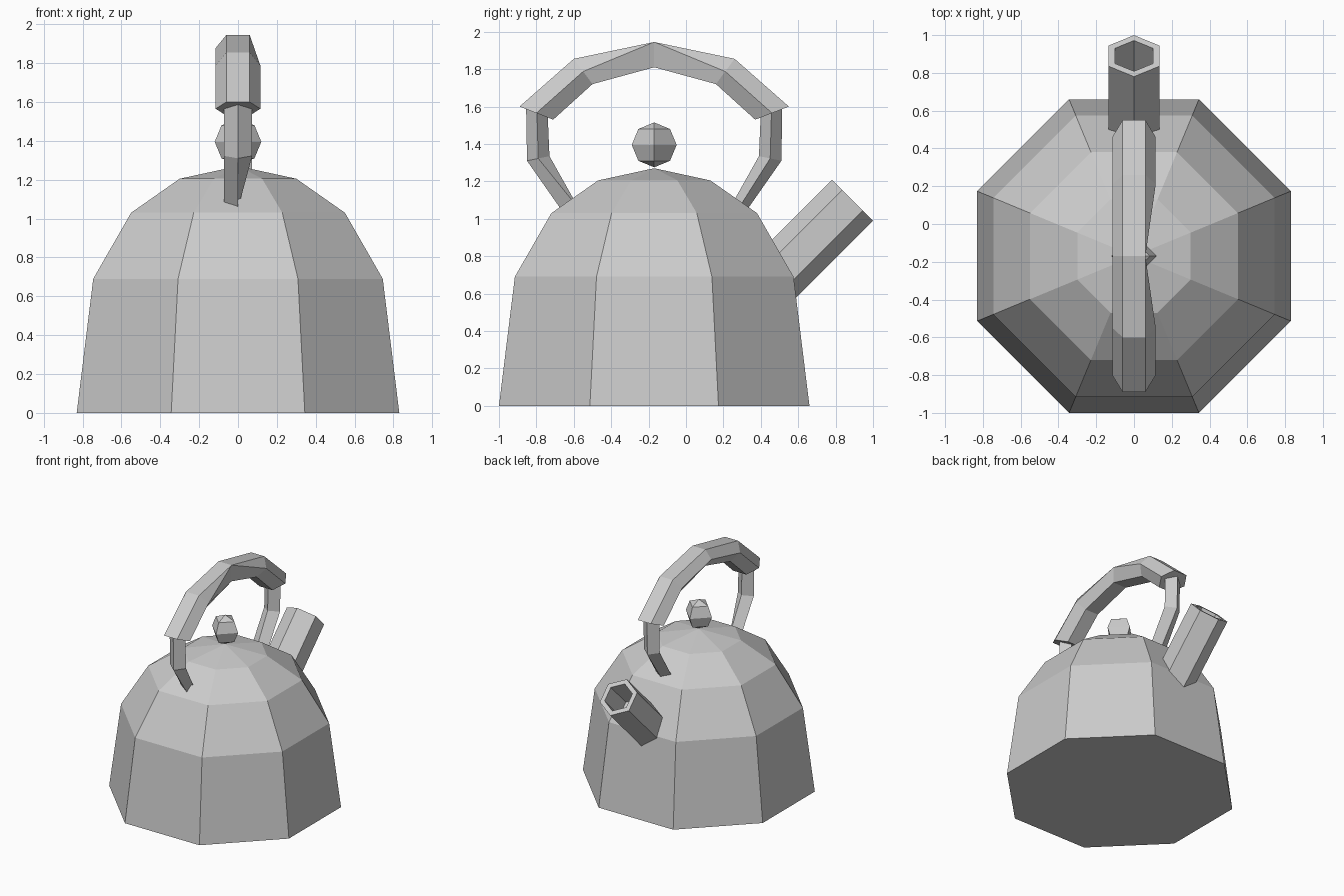
import bpy, bmesh
from math import sin, cos, pi
from mathutils import Vector

if "Cube" in bpy.data.objects:
    bpy.data.objects.remove(bpy.data.objects["Cube"])

CY = -0.17  # centre line of the pot in y


def finish(bm, name):
    bmesh.ops.remove_doubles(bm, verts=bm.verts, dist=0.0005)
    bmesh.ops.recalc_face_normals(bm, faces=bm.faces)
    me = bpy.data.meshes.new(name)
    bm.to_mesh(me)
    bm.free()
    ob = bpy.data.objects.new(name, me)
    bpy.context.collection.objects.link(ob)
    return ob


def loft(name, rings):
    """Bridge consecutive rings of points and cap both ends."""
    bm = bmesh.new()
    vs = [[bm.verts.new(p) for p in r] for r in rings]
    n = len(vs[0])
    for a, b in zip(vs, vs[1:]):
        for i in range(n):
            j = (i + 1) % n
            bm.faces.new((a[i], a[j], b[j], b[i]))
    bm.faces.new(vs[0])
    bm.faces.new(vs[-1])
    return finish(bm, name)


# Octagonal body: (half width across flats, height)
def octagon(apothem, z):
    r = apothem / cos(pi / 8)
    return [(r * cos(pi / 8 + k * pi / 4), CY + r * sin(pi / 8 + k * pi / 4), z)
            for k in range(8)]


profile = [(0.83, 0), (0.745, 0.69), (0.55, 1.03), (0.30, 1.205), (0.001, 1.27)]
loft("kettle_body", [octagon(a, z) for a, z in profile])

# Lid knob
bm = bmesh.new()
bmesh.ops.create_uvsphere(bm, u_segments=4, v_segments=4, radius=0.12)
bmesh.ops.translate(bm, verts=bm.verts, vec=(0, CY, 1.395))
finish(bm, "lid_knob")

# Hexagonal spout, tilted 45 degrees, with a hollow mouth
axis = Vector((0, 1, 1)).normalized()
across = Vector((0, 1, -1)).normalized()
mouth = Vector((0, 0.89, 1.10))


def hexagon(r, back):
    return [mouth - axis * back + across * r * cos(k * pi / 3)
            + Vector((r * sin(k * pi / 3), 0, 0)) for k in range(6)]


loft("spout", [hexagon(0.155, 0.62), hexagon(0.155, 0),
               hexagon(0.115, 0), hexagon(0.115, 0.28)])

# Arched grip: outer and inner (distance from centre line, height)
grip_half = [((0.72, 1.60), (0.54, 1.53)), ((0.43, 1.855), (0.33, 1.72))]
arch = ([(-1, s) for s in grip_half] + [(1, ((0, 1.945), (0, 1.81)))]
        + [(1, s) for s in reversed(grip_half)])
rings = []
for side, (o, i) in arch:
    top = Vector((0, CY + side * o[0], o[1]))
    low = Vector((0, CY + side * i[0], i[1]))
    mid = (top + low) / 2
    dx, wide = Vector((0.06, 0, 0)), Vector((0.115, 0, 0))
    # the middle section folds its right corner into the top edge
    right = top + dx if o[0] == 0 else mid + wide
    rings.append([top - dx, top + dx, right, low + dx, low - dx, mid - wide])
loft("handle_grip", rings)

# Diamond-section brackets joining grip to body
bracket = [((0.685, 1.61), (0.57, 1.57)), ((0.68, 1.31), (0.56, 1.335)),
           ((0.47, 1.01), (0.40, 1.05))]
for side, name in ((-1, "front_bracket"), (1, "back_bracket")):
    rings = []
    for k, (o, i) in enumerate(bracket):
        out = Vector((0, CY + side * o[0], o[1]))
        inn = Vector((0, CY + side * i[0], i[1]))
        mid, w = (out + inn) / 2, Vector((0.073, 0, 0))
        # the front bracket tapers to a point on its right foot
        right = inn if (side < 0 and k == 2) else mid + w
        rings.append([out, right, inn, mid - w])
    loft(name, rings)
